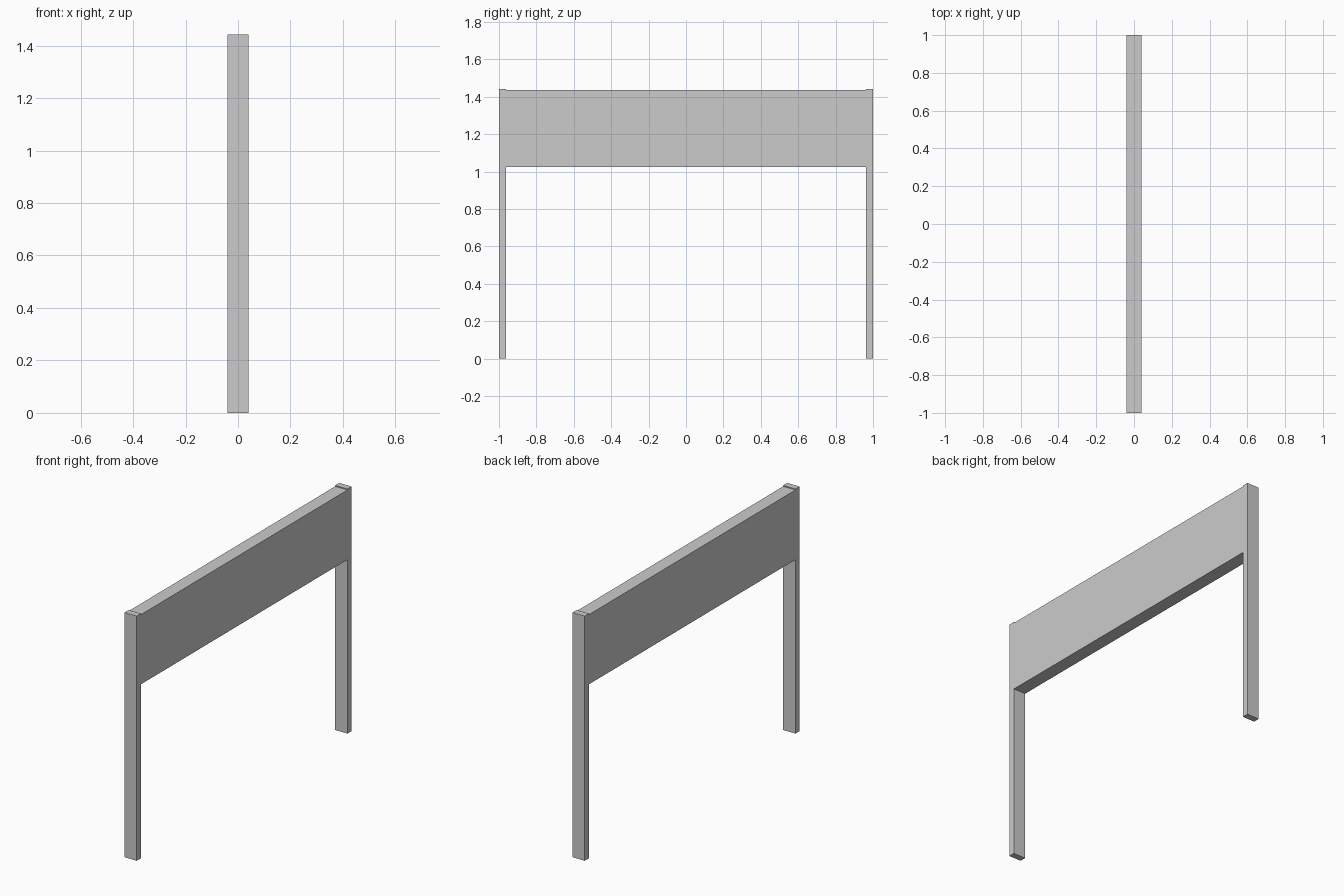
import bpy, bmesh

if "Cube" in bpy.data.objects:
    bpy.data.objects.remove(bpy.data.objects["Cube"])

HALF_DEPTH = 0.04     # half thickness along x
OUTER, INNER = 1.0, 0.962
POST_TOP, PANEL_TOP, PANEL_BOTTOM = 1.442, 1.436, 1.025

# Half outline in (y, z): panel underside, post, panel top
half = [(INNER, PANEL_BOTTOM), (INNER, 0), (OUTER, 0),
        (OUTER, POST_TOP), (INNER, POST_TOP), (INNER, PANEL_TOP)]
outline = half + [(-y, z) for y, z in reversed(half)]

# Two posts and the panel as one flush solid, extruded along x
bm = bmesh.new()
face = bm.faces.new([bm.verts.new((-HALF_DEPTH, y, z)) for y, z in outline])
extruded = bmesh.ops.extrude_face_region(bm, geom=[face])["geom"]
verts = [v for v in extruded if isinstance(v, bmesh.types.BMVert)]
bmesh.ops.translate(bm, verts=verts, vec=(2 * HALF_DEPTH, 0, 0))
bmesh.ops.recalc_face_normals(bm, faces=bm.faces)

mesh = bpy.data.meshes.new("posts_and_panel")
bm.to_mesh(mesh)
bm.free()
bpy.context.collection.objects.link(bpy.data.objects.new("posts_and_panel", mesh))
